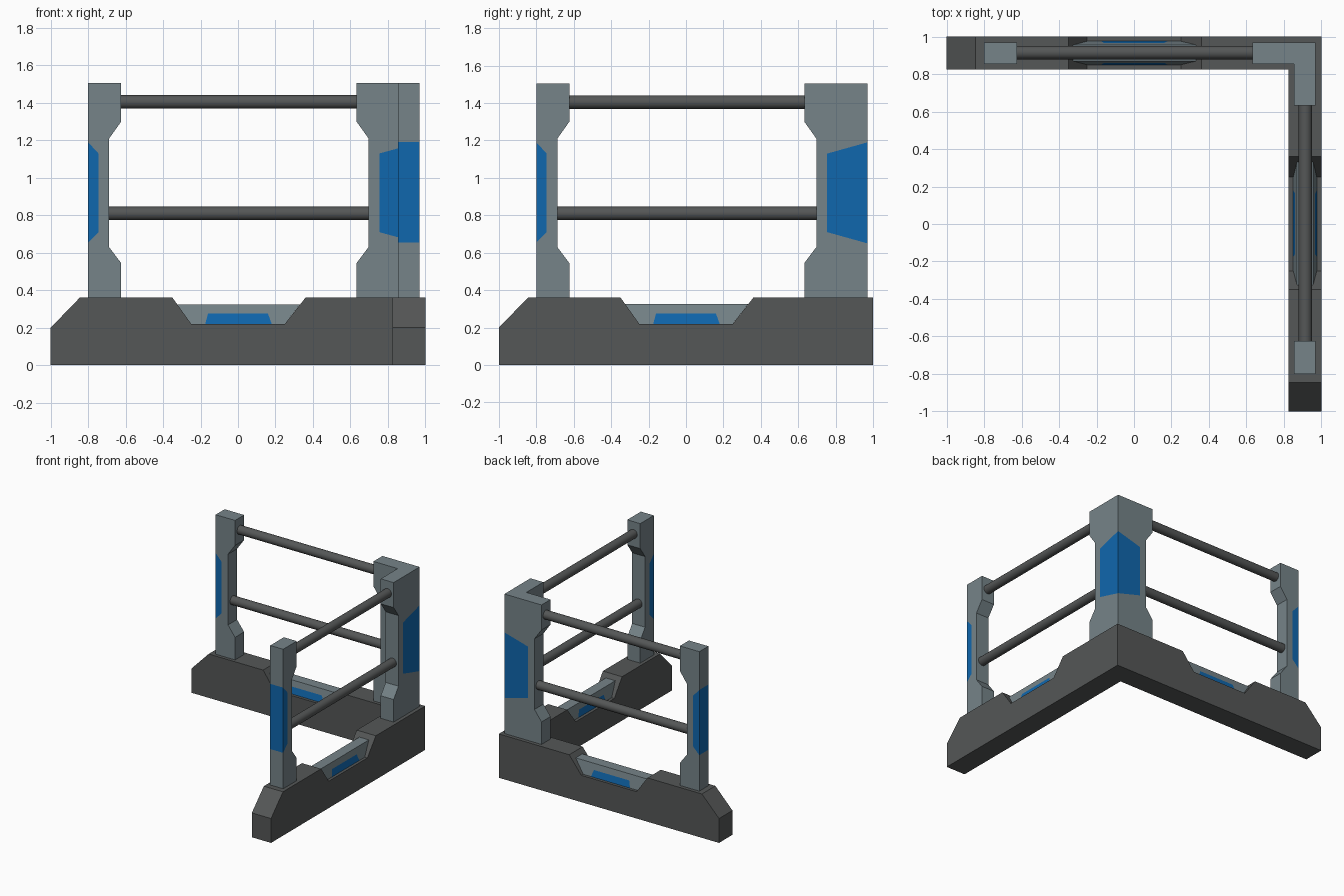
import bpy, bmesh
from mathutils import Vector

if "Cube" in bpy.data.objects:
    bpy.data.objects.remove(bpy.data.objects["Cube"])


def material(name, rgb):
    m = bpy.data.materials.new(name)
    m.diffuse_color = (*rgb, 1)
    m.use_nodes = True
    m.node_tree.nodes["Principled BSDF"].inputs["Base Color"].default_value = m.diffuse_color
    return m


DARK = material("dark grey", (0.09, 0.095, 0.095))
LIGHT = material("light grey", (0.18, 0.23, 0.25))
BLUE = material("blue", (0.005, 0.135, 0.42))


def finish(bm, name, mats):
    bmesh.ops.remove_doubles(bm, verts=bm.verts, dist=1e-4)
    bmesh.ops.recalc_face_normals(bm, faces=bm.faces)
    me = bpy.data.meshes.new(name)
    bm.to_mesh(me)
    bm.free()
    for m in mats:
        me.materials.append(m)
    ob = bpy.data.objects.new(name, me)
    bpy.context.collection.objects.link(ob)
    return ob


def add_prism(bm, regions, place, swap, mitre_x=None):
    """Extrude a partitioned (x, z) profile; each region's list index is its material.
    place(x, z, side) gives the 3D point on the inner (0) or outer (1) face."""
    def vert(p, side):
        x, y, z = place(p[0], p[1], side)
        return bm.verts.new((y, x, z) if swap else (x, y, z))

    edges = [(a, b) for r in regions for a, b in zip(r, r[1:] + r[:1])]
    for i, r in enumerate(regions):
        for side in (0, 1):
            bm.faces.new([vert(p, side) for p in r]).material_index = i
        for a, b in zip(r, r[1:] + r[:1]):
            # no wall between regions, nor on the mitre plane
            if (b, a) in edges or (a[0] == mitre_x and b[0] == mitre_x):
                continue
            f = bm.faces.new([vert(a, 0), vert(b, 0), vert(b, 1), vert(a, 1)])
            f.material_index = i


# L-shaped base: one notched leg, mirrored across the corner diagonal
def base_place(x, z, side):
    y = (0.826, 1.0)[side]
    return (y if x == 1 else x), y, z


base = [(-1, 0), (1, 0), (1, 0.36), (0.36, 0.36), (0.25, 0.22),
        (-0.25, 0.22), (-0.35, 0.36), (-0.845, 0.36), (-1, 0.2)]
bm = bmesh.new()
for swap in (False, True):
    add_prism(bm, [base], base_place, swap, 1)
finish(bm, "base", [DARK])

# Corner post: same idea, with a blue panel wrapping the corner
IN, OUT = 0.853, 0.97


def corner_place(x, z, side):
    if x == OUT and side == 0:
        x, z = IN, {1.19: 1.157, 0.65: 0.683}.get(z, z)
    return x, (IN, OUT)[side], z


panel = [(OUT, 0.65), (OUT, 1.19), (0.755, 1.13), (0.755, 0.71)]
lower_upper = [(OUT, 1.19), (OUT, 1.505), (0.633, 1.505), (0.633, 1.3), (0.697, 1.21),
               (0.697, 0.63), (0.633, 0.545), (0.633, 0.355), (OUT, 0.355), (OUT, 0.65),
               (0.755, 0.71), (0.755, 1.13)]
bm = bmesh.new()
for swap in (False, True):
    add_prism(bm, [lower_upper, panel], corner_place, swap, OUT)
finish(bm, "corner_post", [LIGHT, BLUE])

# Parts repeated on both legs
end_panel = [(-0.8, 0.655), (-0.8, 1.19), (-0.745, 1.13), (-0.745, 0.71)]
end_body = [(-0.8, 1.19), (-0.8, 1.505), (-0.624, 1.505), (-0.624, 1.3), (-0.688, 1.21),
            (-0.688, 0.63), (-0.624, 0.545), (-0.624, 0.355), (-0.8, 0.355), (-0.8, 0.655),
            (-0.745, 0.71), (-0.745, 1.13)]
insert_panel = [(-0.175, 0.22), (0.18, 0.22), (0.16, 0.275), (-0.16, 0.275)]
insert_body = [(-0.25, 0.22), (-0.175, 0.22), (-0.16, 0.275), (0.16, 0.275), (0.18, 0.22),
               (0.25, 0.22), (0.332, 0.325), (-0.325, 0.325)]


def post_place(x, z, side):
    return x, (IN, OUT)[side], z


def insert_place(x, z, side):
    # sides lean inwards towards the top
    half = 0.063 - (z - 0.22) / 0.105 * 0.02
    return x, 0.913 + (half if side else -half), z


for swap, leg in ((False, "back"), (True, "right")):
    bm = bmesh.new()
    add_prism(bm, [end_body, end_panel], post_place, swap)
    finish(bm, leg + "_end_post", [LIGHT, BLUE])

    bm = bmesh.new()
    add_prism(bm, [insert_body, insert_panel], insert_place, swap)
    finish(bm, leg + "_notch_insert", [LIGHT, BLUE])

    # Round rails between the posts
    for z, x0, x1, tag in ((1.405, -0.63, 0.64, "upper"), (0.81, -0.695, 0.705, "lower")):
        mid, y = (x0 + x1) / 2, 0.915
        rot = Vector((0, 1, 0) if swap else (1, 0, 0)).to_track_quat('Z', 'Y').to_euler()
        bpy.ops.mesh.primitive_cylinder_add(
            vertices=20, radius=0.036, depth=x1 - x0, rotation=rot,
            location=(y, mid, z) if swap else (mid, y, z))
        rail = bpy.context.object
        rail.name = f"{leg}_{tag}_rail"
        rail.data.materials.append(DARK)
        bpy.ops.object.shade_smooth_by_angle()
